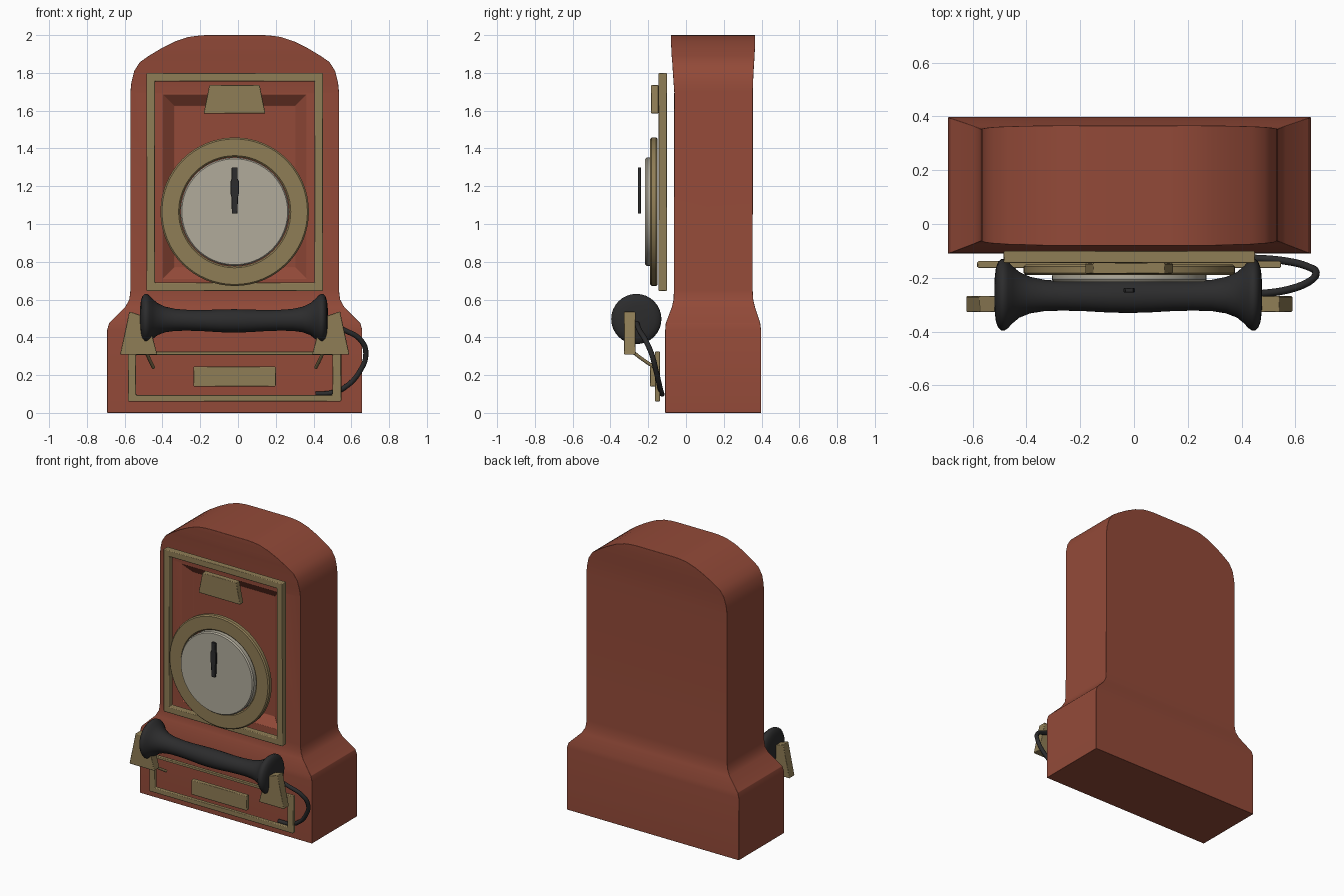
import bpy, bmesh, math
from mathutils import Vector

if "Cube" in bpy.data.objects:
    bpy.data.objects.remove(bpy.data.objects["Cube"])

CX = -0.0175  # symmetry axis of the telephone body


def material(name, rgb):
    m = bpy.data.materials.new(name)
    m.diffuse_color = (*rgb, 1)
    m.use_nodes = True
    m.node_tree.nodes["Principled BSDF"].inputs["Base Color"].default_value = m.diffuse_color
    return m


RED = material("red_enamel", (0.29, 0.068, 0.04))
BRASS = material("aged_brass", (0.275, 0.205, 0.092))
IVORY = material("ivory_dial", (0.44, 0.41, 0.33))
BLACK = material("black_rubber", (0.025, 0.025, 0.026))


def finish(bm, name, mat, bevel=0, segments=2, angle=35):
    """Turn a bmesh into a named object with tidy shading."""
    bmesh.ops.recalc_face_normals(bm, faces=bm.faces)
    me = bpy.data.meshes.new(name)
    bm.to_mesh(me)
    bm.free()
    me.materials.append(mat)
    me.shade_smooth()
    if not bevel:
        me.set_sharp_from_angle(angle=math.radians(angle))
    ob = bpy.data.objects.new(name, me)
    bpy.context.collection.objects.link(ob)
    if bevel:
        mod = ob.modifiers.new("edge_rounding", 'BEVEL')
        mod.width = bevel
        mod.segments = segments
        mod.limit_method = 'ANGLE'
        mod.angle_limit = math.radians(28)
        mod.harden_normals = True
    return ob


def bridge(bm, a, b):
    n = len(a)
    return [bm.faces.new((a[i], a[(i + 1) % n], b[(i + 1) % n], b[i])) for i in range(n)]


def prism(name, pts, y0, y1, mat, bevel=0.004):
    """Extrude an x-z outline along y."""
    bm = bmesh.new()
    front, back = [[bm.verts.new((x, y, z)) for x, z in pts] for y in (y0, y1)]
    bridge(bm, front, back)
    bm.faces.new(front)
    bm.faces.new(back)
    return finish(bm, name, mat, bevel, 1)


def rect(x0, x1, z0, z1):
    return [(x0, z0), (x1, z0), (x1, z1), (x0, z1)]


def frame(name, outer, inner, y0, y1, mat):
    """Flat rectangular frame with an open middle."""
    bm = bmesh.new()
    loops = [[bm.verts.new((x, y, z)) for x, z in rect(*r)]
             for r, y in ((outer, y0), (inner, y0), (inner, y1), (outer, y1))]
    for i in range(4):
        bridge(bm, loops[i], loops[(i + 1) % 4])
    return finish(bm, name, mat, 0.005, 1)


def lathe(name, profile, z, mat, closed=False, n=64):
    """Spin an (r, y) profile about an axis parallel to y."""
    bm = bmesh.new()
    rings = [[bm.verts.new((CX + r * math.cos(t), y, z + r * math.sin(t)))
              for t in (2 * math.pi * i / n for i in range(n))] for r, y in profile]
    for a, b in zip(rings, rings[1:]):
        bridge(bm, a, b)
    if closed:
        bridge(bm, rings[-1], rings[0])
    else:
        bm.faces.new(rings[0])
        bm.faces.new(rings[-1])
    return finish(bm, name, mat)


# Body: lofted rectangular sections (half width, z, front y, back y)
sections = [
    (0.675, 0.00, -0.11, 0.397), (0.675, 0.44, -0.11, 0.397),
    (0.665, 0.475, -0.107, 0.393), (0.580, 0.56, -0.075, 0.365),
    (0.558, 0.60, -0.066, 0.356), (0.552, 0.65, -0.064, 0.353),
    (0.552, 1.70, -0.062, 0.354), (0.547, 1.75, -0.066, 0.355),
    (0.532, 1.81, -0.070, 0.358), (0.502, 1.857, -0.073, 0.361),
    (0.455, 1.89, -0.076, 0.363), (0.385, 1.932, -0.078, 0.365),
    (0.314, 1.967, -0.080, 0.366), (0.245, 1.99, -0.080, 0.366),
    (0.185, 1.998, -0.080, 0.366), (0.15, 2.00, -0.080, 0.366)]
bm = bmesh.new()
rings = [[bm.verts.new(p) for p in ((CX - w, f, z), (CX + w, f, z), (CX + w, b, z), (CX - w, b, z))]
         for w, z, f, b in sections]
bm.faces.new(rings[0])
bm.faces.new(rings[-1])
panel = None
for i, (a, b) in enumerate(zip(rings, rings[1:])):
    sides = bridge(bm, a, b)
    if i == 5:
        panel = sides[0]  # tall front face
# Recessed dial bay in the front face
for hw, z0, z1, y in ((0.38, 0.71, 1.685, -0.063), (0.32, 0.77, 1.625, -0.015)):
    cz = (panel.verts[0].co.z + panel.verts[2].co.z) / 2
    bmesh.ops.inset_individual(bm, faces=[panel], thickness=0.03)
    for v in panel.verts:
        v.co = (CX + math.copysign(hw, v.co.x - CX), y, z1 if v.co.z > cz else z0)
finish(bm, "body", RED, 0.02, 3)

# Upper brass trim and crest plate
frame("dial_frame", (-0.485, 0.45, 0.645, 1.80), (-0.44, 0.405, 0.69, 1.755), -0.145, -0.10, BRASS)
prism("crest_plate", [(-0.182, 1.585), (0.145, 1.585), (0.115, 1.735), (-0.152, 1.735)],
      -0.185, -0.145, BRASS)

# Dial: brass bezel, ivory disc and black pointer
lathe("dial_bezel", [(0.289, -0.15), (0.385, -0.15), (0.393, -0.158), (0.393, -0.182),
                     (0.385, -0.19), (0.297, -0.19), (0.289, -0.182)], 1.065, BRASS, True)
lathe("dial_disc", [(0.285, -0.15), (0.287, -0.207), (0.28, -0.216)], 1.065, IVORY)
hand = [(0.015, 1.055), (0.017, 1.14), (0.022, 1.16), (0.022, 1.225), (0.016, 1.24), (0.016, 1.30)]
prism("dial_pointer", [(CX + x, z) for x, z in hand] + [(CX - x, z) for x, z in reversed(hand)],
      -0.255, -0.238, BLACK, 0.003)

# Lower brass trim and label plate
frame("base_frame", (-0.583, 0.547, 0.06, 0.325), (-0.54, 0.5, 0.096, 0.307), -0.164, -0.138, BRASS)
prism("label_plate", rect(-0.235, 0.2, 0.14, 0.245), -0.19, -0.16, BRASS)


def tube(name, pts, radius, mat):
    """Smooth round tube through points."""
    cu = bpy.data.curves.new(name, 'CURVE')
    cu.dimensions = '3D'
    cu.bevel_depth = radius
    cu.bevel_resolution = 3
    cu.resolution_u = 8
    cu.use_fill_caps = True
    sp = cu.splines.new('BEZIER')
    sp.bezier_points.add(len(pts) - 1)
    for bp, p in zip(sp.bezier_points, pts):
        bp.co = p
        bp.handle_left_type = bp.handle_right_type = 'AUTO'
    cu.materials.append(mat)
    ob = bpy.data.objects.new(name, cu)
    bpy.context.collection.objects.link(ob)


# Handset rests with their support rods
for side, s in (("left", -1), ("right", 1)):
    prism(side + "_cradle", [(CX + s * x, z) for x, z in
                             ((0.607, 0.308), (0.558, 0.537), (0.46, 0.505), (0.41, 0.308))],
          -0.328, -0.268, BRASS)
    tube(side + "_cradle_rod", [(CX + s * 0.47, -0.285, 0.325), (CX + s * 0.45, -0.225, 0.28),
                                (CX + s * 0.43, -0.165, 0.24)], 0.009, BRASS)

# Handset: round sections along x (distance from middle, radius)
half = [(0, 0.062), (0.08, 0.060), (0.16, 0.056), (0.24, 0.055), (0.31, 0.058), (0.365, 0.068),
        (0.405, 0.085), (0.43, 0.106), (0.447, 0.124), (0.46, 0.133), (0.472, 0.133),
        (0.484, 0.122), (0.492, 0.10), (0.496, 0.07), (0.498, 0.03)]
bm = bmesh.new()
n = 32
rings = []
for x, r in [(-x, r) for x, r in reversed(half[1:])] + half:
    k = max(0.0, 1 - (abs(x) / 0.42) ** 2)
    cy, cz = -0.263 - 0.006 * k, 0.497 - 0.01 * k
    rings.append([bm.verts.new((CX - 0.004 + x, cy + r * math.cos(2 * math.pi * i / n),
                                cz + r * math.sin(2 * math.pi * i / n))) for i in range(n)])
for a, b in zip(rings, rings[1:]):
    bridge(bm, a, b)
bm.faces.new(rings[0])
bm.faces.new(rings[-1])
finish(bm, "handset", BLACK, angle=60)

# Cord looping from the handset to the base
tube("cord", [(0.45, -0.262, 0.48), (0.57, -0.245, 0.435), (0.65, -0.215, 0.385),
              (0.677, -0.183, 0.315), (0.645, -0.158, 0.22), (0.565, -0.138, 0.135),
              (0.49, -0.13, 0.105), (0.41, -0.127, 0.10)], 0.014, BLACK)
